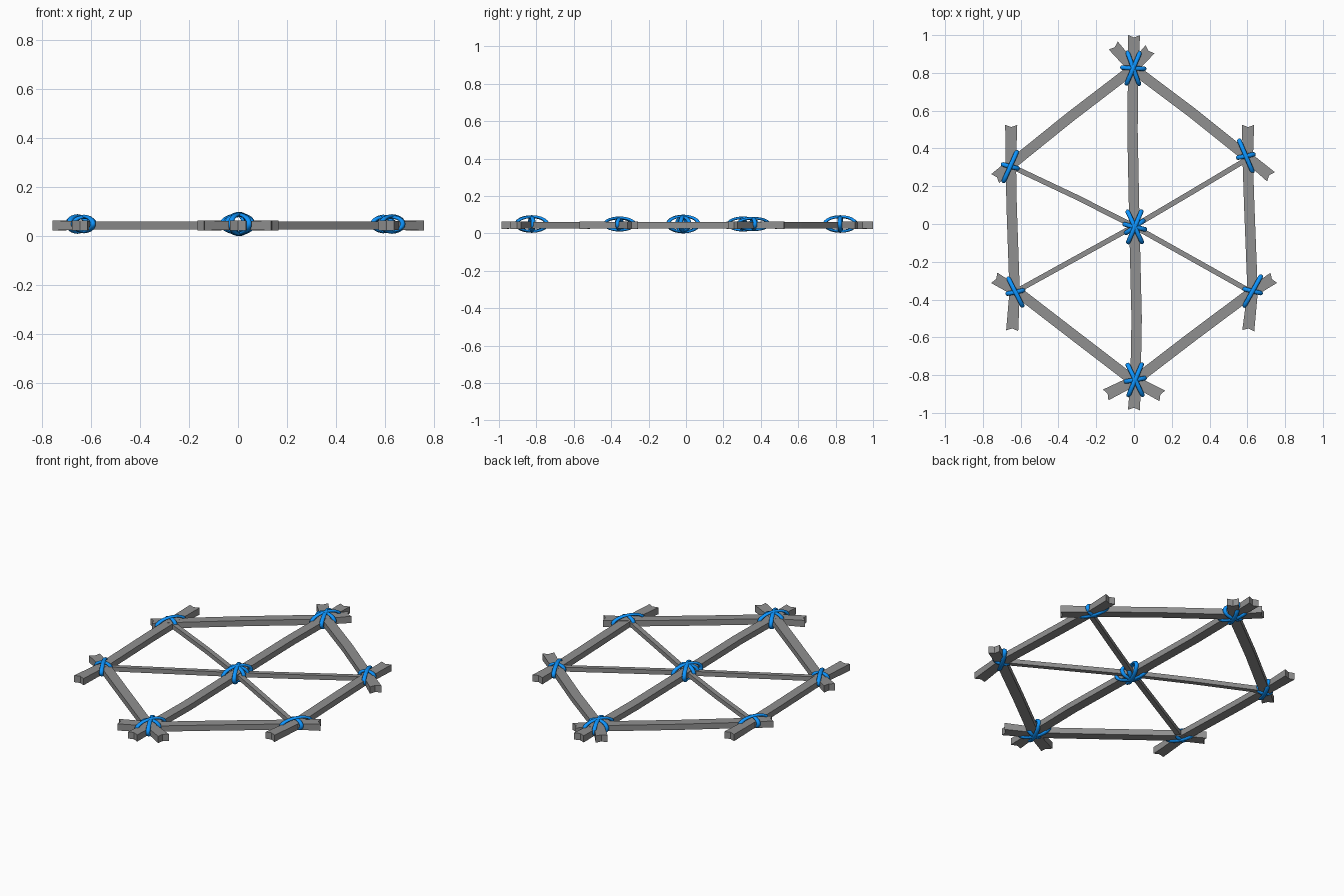
import bpy, bmesh
from math import sin, cos, pi, radians
from mathutils import Vector

if "Cube" in bpy.data.objects:
    bpy.data.objects.remove(bpy.data.objects["Cube"])


def material(name, color):
    m = bpy.data.materials.new(name)
    m.diffuse_color = color
    m.use_nodes = True
    m.node_tree.nodes["Principled BSDF"].inputs["Base Color"].default_value = m.diffuse_color
    return m


rope_mat = material("blue_rope", (0.004, 0.30, 1.0, 1))
wood_mat = material("dark_grey_timber", (0.28, 0.28, 0.28, 1))


def finish(name, bm, mat, smooth=False):
    bmesh.ops.recalc_face_normals(bm, faces=bm.faces)
    me = bpy.data.meshes.new(name)
    bm.to_mesh(me)
    bm.free()
    ob = bpy.data.objects.new(name, me)
    bpy.context.collection.objects.link(ob)
    me.materials.append(mat)
    for p in me.polygons:
        p.use_smooth = smooth
    return ob


# Rough timber: rectangular section along a path, flared ends with a concave notch
def beam(name, pts, w_end, w_mid, h_end, h_mid, notch=0.012, z=0.044):
    pts = [Vector((x, y, z)) for x, y in pts]
    bm = bmesh.new()
    rings = []
    last = len(pts) - 1
    for i, p in enumerate(pts):
        d = (pts[min(i + 1, last)] - pts[max(i - 1, 0)]).normalized()
        side = Vector((-d.y, d.x, 0))
        end = i in (0, last)
        w, h = (w_end, h_end) if end else (w_mid, h_mid)
        push = d * (notch if i == 0 else -notch if i == last else 0)
        ring = []
        for s, t in ((-1, -1), (0, -1), (1, -1), (1, 1), (0, 1), (-1, 1)):
            co = p + side * s * w / 2 + Vector((0, 0, t * h / 2))
            ring.append(bm.verts.new(co + push if s == 0 else co))
        rings.append(ring)
    for a, b in zip(rings, rings[1:]):
        for j in range(6):
            k = (j + 1) % 6
            bm.faces.new((a[j], a[k], b[k], b[j]))
    for r in (rings[0], rings[-1]):
        bm.faces.new((r[0], r[1], r[4], r[5]))
        bm.faces.new((r[1], r[2], r[3], r[4]))
    return finish(name, bm, wood_mat)


# Rope loops: upright elliptical rings crossing at a joint
def lashing(name, x, y, loops, zc=0.05, n=28, m=8):
    bm = bmesh.new()
    for ang, a, b in loops:
        u = Vector((cos(radians(ang)), sin(radians(ang)), 0))
        side = Vector((-u.y, u.x, 0))
        grid = []
        for i in range(n):
            t = 2 * pi * i / n
            row = []
            for j in range(m):
                f = 2 * pi * j / m
                k = cos(f)
                co = (Vector((x, y, zc)) + u * cos(t) * (a - 0.011 + 0.011 * k)
                      + Vector((0, 0, sin(t) * (b - 0.007 + 0.007 * k)))
                      + side * 0.012 * sin(f))
                row.append(bm.verts.new(co))
            grid.append(row)
        for i in range(n):
            for j in range(m):
                p, q = grid[i], grid[(i + 1) % n]
                k = (j + 1) % m
                bm.faces.new((p[j], p[k], q[k], q[j]))
    return finish(name, bm, rope_mat, True)


# Main spine and outer frame
main = {
    "spine": [(0, 1.0), (-0.004, 0.84), (-0.008, 0.5), (0.002, 0), (0.014, -0.5), (0.008, -0.84), (0, -0.985)],
    "left_rail": [(-0.65, 0.525), (-0.652, 0.33), (-0.648, 0.1), (-0.632, -0.36), (-0.645, -0.565)],
    "right_rail": [(0.604, 0.525), (0.602, 0.34), (0.61, 0.1), (0.628, -0.36), (0.605, -0.565)],
    "upper_left_rail": [(-0.735, 0.24), (-0.65, 0.315), (-0.34, 0.565), (-0.02, 0.81), (0.085, 0.925)],
    "upper_right_rail": [(0.725, 0.25), (0.6, 0.355), (0.3, 0.595), (0, 0.82), (-0.11, 0.945)],
    "lower_left_rail": [(-0.74, -0.285), (-0.615, -0.36), (-0.31, -0.595), (-0.01, -0.825), (0.15, -0.91)],
    "lower_right_rail": [(0.74, -0.285), (0.625, -0.36), (0.31, -0.595), (0.01, -0.825), (-0.15, -0.905)],
}
for name, pts in main.items():
    beam(name, pts, 0.064, 0.055, 0.04, 0.034)

# Thin diagonal braces
beam("brace_a", [(-0.66, 0.31), (-0.3, 0.14), (0, -0.012), (0.63, -0.365)], 0.027, 0.027, 0.026, 0.026, 0)
beam("brace_b", [(0.61, 0.35), (0.3, 0.165), (0, -0.012), (-0.63, -0.36)], 0.027, 0.027, 0.026, 0.026, 0)

# Rope joints
lashing("hub_lashing", 0.004, -0.015, [(67, 0.1, 0.05), (115, 0.1, 0.048), (-14, 0.068, 0.046), (35, 0.068, 0.044)])
lashing("top_lashing", -0.004, 0.825, [(67, 0.1, 0.047), (110, 0.1, 0.045), (-3, 0.07, 0.042)])
lashing("bottom_lashing", 0.006, -0.825, [(67, 0.1, 0.047), (116, 0.1, 0.045), (10, 0.064, 0.042)])
lashing("upper_left_lashing", -0.655, 0.305, [(66, 0.096, 0.04), (-15, 0.052, 0.035)])
lashing("lower_left_lashing", -0.628, -0.36, [(117, 0.092, 0.038), (12, 0.054, 0.035)])
lashing("upper_right_lashing", 0.592, 0.36, [(113, 0.1, 0.038), (12, 0.054, 0.035)])
lashing("lower_right_lashing", 0.628, -0.355, [(61, 0.1, 0.04), (-14, 0.056, 0.035)])
